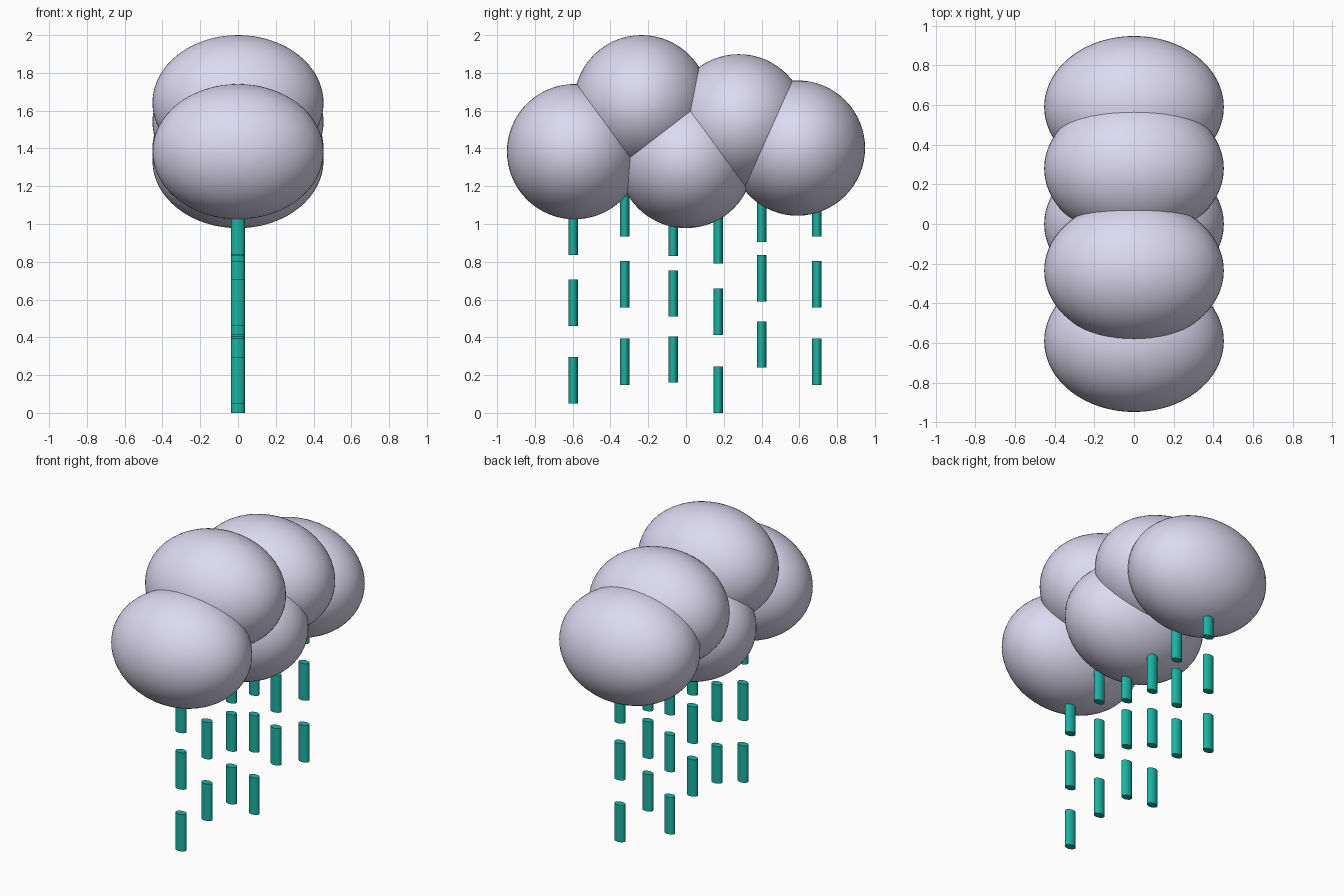
import bpy

if "Cube" in bpy.data.objects:
    bpy.data.objects.remove(bpy.data.objects["Cube"])


def material(name, color):
    m = bpy.data.materials.new(name)
    m.diffuse_color = color
    m.use_nodes = True
    m.node_tree.nodes["Principled BSDF"].inputs["Base Color"].default_value = m.diffuse_color
    return m


cloud_mat = material("pale_lavender", (0.72, 0.70, 0.87, 1))
rain_mat = material("teal", (0.01, 0.45, 0.36, 1))


def finish(name, scale, mat):
    ob = bpy.context.object
    ob.name = name
    ob.scale = scale
    ob.data.materials.append(mat)
    bpy.ops.object.transform_apply(location=False, rotation=False, scale=True)
    bpy.ops.object.shade_smooth_by_angle()


# Cloud: overlapping puffs, wider in x than in y and z
PUFF_R, PUFF_X = 0.358, 0.453
puffs = [(-0.59, 1.383), (-0.235, 1.642), (0.0, 1.336), (0.28, 1.541), (0.59, 1.402)]
for i, (y, z) in enumerate(puffs, 1):
    bpy.ops.mesh.primitive_uv_sphere_add(segments=64, ring_count=32, radius=1, location=(0, y, z))
    finish(f"cloud_puff_{i}", (PUFF_X, PUFF_R, PUFF_R), cloud_mat)

# Rain: columns of three oval dashes (y position, then bottom heights)
DASH = 0.245
columns = [
    (-0.597, (0.05, 0.46, 0.835)),
    (-0.325, (0.148, 0.558, 0.935)),
    (-0.068, (0.16, 0.51, 0.83)),
    (0.17, (0.0, 0.413, 0.79)),
    (0.40, (0.24, 0.59, 0.905)),
    (0.693, (0.148, 0.558, 0.935)),
]
for c, (y, bottoms) in enumerate(columns, 1):
    for d, z in enumerate(bottoms, 1):
        bpy.ops.mesh.primitive_cylinder_add(vertices=32, radius=1, depth=1, location=(0, y, z + DASH / 2))
        finish(f"rain_dash_{c}_{d}", (0.036, 0.025, DASH), rain_mat)
